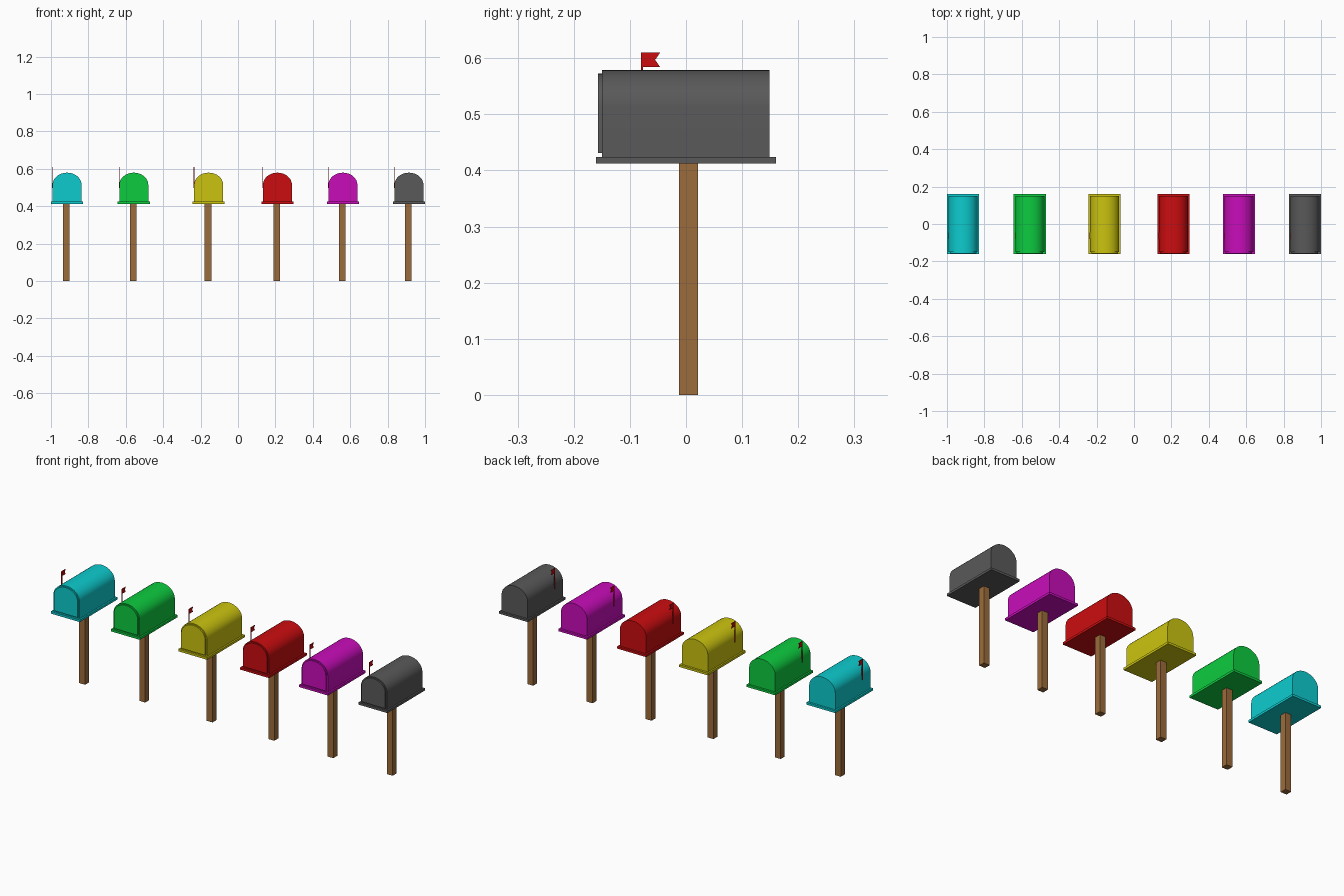
import bpy, bmesh, math

if "Cube" in bpy.data.objects:
    bpy.data.objects.remove(bpy.data.objects["Cube"], do_unlink=True)


def make_material(name, rgb):
    m = bpy.data.materials.new(name)
    m.use_nodes = True
    m.diffuse_color = (*rgb, 1)
    m.node_tree.nodes["Principled BSDF"].inputs["Base Color"].default_value = (*rgb, 1)
    return m


wood = make_material("wood_brown", (0.33, 0.15, 0.045))
red = make_material("red", (0.6, 0.004, 0.005))

# Box colours with the x position of each mailbox
ROW = [
    ("cyan", -0.914, make_material("cyan", (0.004, 0.6, 0.62))),
    ("green", -0.557, make_material("green", (0.004, 0.6, 0.05))),
    ("yellow", -0.157, make_material("yellow", (0.6, 0.55, 0.005))),
    ("red", 0.211, red),
    ("magenta", 0.561, make_material("magenta", (0.58, 0.004, 0.49))),
    ("grey", 0.914, make_material("dark_grey", (0.1, 0.1, 0.1))),
]


def prism(name, points, direction, mat, smooth=False):
    """Extrude a closed 3D outline along a direction vector."""
    bm = bmesh.new()
    face = bm.faces.new([bm.verts.new(p) for p in points])
    result = bmesh.ops.extrude_face_region(bm, geom=[face], use_keep_orig=True)
    verts = [g for g in result["geom"] if isinstance(g, bmesh.types.BMVert)]
    bmesh.ops.translate(bm, verts=verts, vec=direction)
    bmesh.ops.recalc_face_normals(bm, faces=bm.faces)
    mesh = bpy.data.meshes.new(name)
    bm.to_mesh(mesh)
    bm.free()
    mesh.materials.append(mat)
    obj = bpy.data.objects.new(name, mesh)
    bpy.context.collection.objects.link(obj)
    if smooth:
        bpy.ops.object.select_all(action="DESELECT")
        obj.select_set(True)
        bpy.context.view_layer.objects.active = obj
        bpy.ops.object.shade_smooth_by_angle(angle=math.radians(35))
    return obj


def block(name, x, y, z, mat):
    """Box given by its (low, high) range on each axis."""
    outline = [(x[0], y[0], z[0]), (x[1], y[0], z[0]),
               (x[1], y[1], z[0]), (x[0], y[1], z[0])]
    return prism(name, outline, (0, 0, z[1] - z[0]), mat)


def arch(cx, y, half, low, spring, top, steps=16):
    """Straight sides below a rounded top."""
    pts = [(cx + half, y, low)]
    for i in range(steps + 1):
        a = math.pi * i / steps
        pts.append((cx + half * math.cos(a), y, spring + (top - spring) * math.sin(a)))
    return pts + [(cx - half, y, low)]


for label, x, paint in ROW:
    # Square post, set slightly off centre
    block(label + "_post", (x - 0.021, x + 0.014), (-0.0125, 0.0215), (0, 0.414), wood)
    # Base board
    block(label + "_base", (x - 0.086, x + 0.086), (-0.16, 0.16), (0.412, 0.424), paint)
    # Arched box and its raised front door
    prism(label + "_box", arch(x, -0.15, 0.0775, 0.422, 0.514, 0.579),
          (0, 0.299, 0), paint, True)
    prism(label + "_door", arch(x, -0.157, 0.071, 0.431, 0.514, 0.573),
          (0, 0.009, 0), paint, True)
    # Signal flag: thin pole on the side with a notched pennant
    side = x - 0.0805
    block(label + "_flag_pole", (side, side + 0.004), (-0.0805, -0.0765), (0.498, 0.61), red)
    pennant = [(-0.08, 0.584), (-0.046, 0.584), (-0.055, 0.597),
               (-0.046, 0.61), (-0.08, 0.61)]
    prism(label + "_flag", [(side, y, z) for y, z in pennant], (0.003, 0, 0), red)
